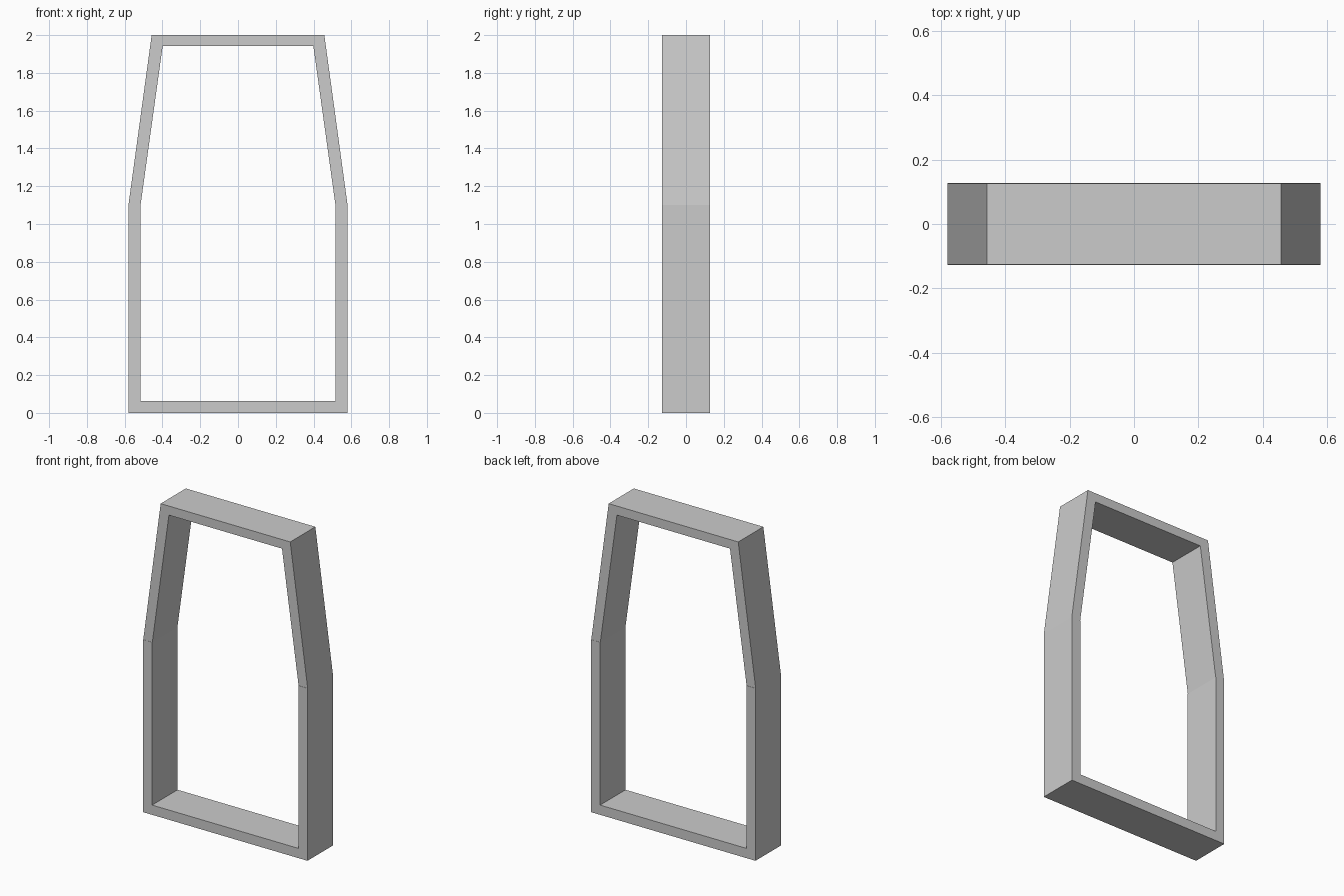
import bpy, bmesh

if "Cube" in bpy.data.objects:
    bpy.data.objects.remove(bpy.data.objects["Cube"])


def prism(name, profile, half_depth):
    """Extrude an (x, z) outline along y, centred on y = 0."""
    bm = bmesh.new()
    face = bm.faces.new([bm.verts.new((x, -half_depth, z)) for x, z in profile])
    out = bmesh.ops.extrude_face_region(bm, geom=[face])
    verts = [v for v in out["geom"] if isinstance(v, bmesh.types.BMVert)]
    bmesh.ops.translate(bm, verts=verts, vec=(0, 2 * half_depth, 0))
    bmesh.ops.recalc_face_normals(bm, faces=bm.faces)
    mesh = bpy.data.meshes.new(name)
    bm.to_mesh(mesh)
    bm.free()
    obj = bpy.data.objects.new(name, mesh)
    bpy.context.collection.objects.link(obj)
    return obj


W, INNER = 0.58, 0.516          # outer and inner half width of the lower frame
SILL, BEND, LINTEL = 0.062, 1.1, 1.942
DEPTH, UPPER_DEPTH = 0.128, 0.1265

# Bottom board
prism("sill", [(-W, 0), (W, 0), (W, SILL), (-W, SILL)], DEPTH)

# Upright posts and leaning upper posts, left and right
for side, s in (("left", -1), ("right", 1)):
    prism(f"{side}_post",
          [(s * INNER, SILL), (s * W, SILL), (s * W, BEND), (s * INNER, BEND)], DEPTH)
    prism(f"{side}_upper_post",
          [(s * INNER, BEND), (s * W, BEND), (s * 0.465, LINTEL), (s * 0.399, LINTEL)],
          UPPER_DEPTH)

# Top board with ends sloped to match the upper posts
prism("lintel", [(-0.465, LINTEL), (0.465, LINTEL), (0.457, 2), (-0.457, 2)], UPPER_DEPTH)
